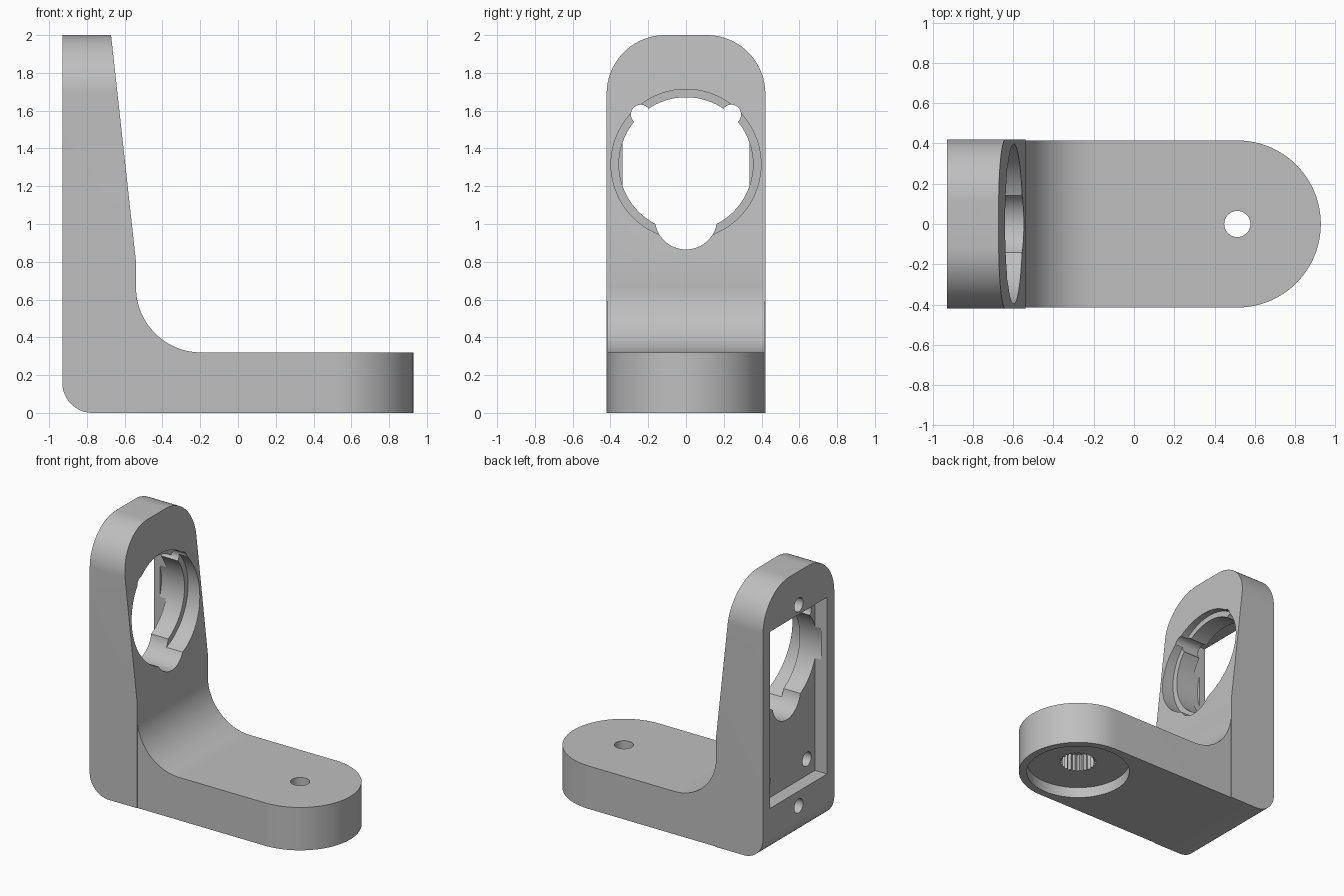
import bpy, bmesh
from math import pi, sin, cos

cube = bpy.data.objects.get("Cube")
if cube:
    bpy.data.objects.remove(cube, do_unlink=True)

grey = bpy.data.materials.new("plain grey")
grey.use_nodes = True
colour = (0.52, 0.52, 0.52, 1)
grey.diffuse_color = colour
grey.node_tree.nodes["Principled BSDF"].inputs["Base Color"].default_value = colour


def arc(cx, cy, r, start, end, n=24):
    """Points on an arc, angles in degrees."""
    angles = [(start + (end - start) * i / n) * pi / 180 for i in range(n + 1)]
    return [(cx + r * cos(a), cy + r * sin(a)) for a in angles]


def circle(cx, cy, r, n=64):
    return arc(cx, cy, r, 0, 360, n)[:-1]


def prism(name, points, axis, low, high):
    """Extrude a 2D outline along an axis."""
    place = {"x": lambda p, d: (d, p[0], p[1]),
             "y": lambda p, d: (p[0], d, p[1]),
             "z": lambda p, d: (p[0], p[1], d)}[axis]
    bm = bmesh.new()
    ends = [[bm.verts.new(place(p, d)) for p in points] for d in (low, high)]
    for end in ends:
        bm.faces.new(end)
    n = len(points)
    for i in range(n):
        j = (i + 1) % n
        bm.faces.new((ends[0][i], ends[0][j], ends[1][j], ends[1][i]))
    bmesh.ops.recalc_face_normals(bm, faces=bm.faces)
    mesh = bpy.data.meshes.new(name)
    bm.to_mesh(mesh)
    bm.free()
    mesh.materials.append(grey)
    obj = bpy.data.objects.new(name, mesh)
    bpy.context.collection.objects.link(obj)
    return obj


def combine(target, other, operation="DIFFERENCE"):
    mod = target.modifiers.new("combine", "BOOLEAN")
    mod.operation, mod.solver, mod.object = operation, "EXACT", other
    bpy.context.view_layer.objects.active = target
    bpy.ops.object.modifier_apply(modifier=mod.name)
    bpy.data.objects.remove(other, do_unlink=True)


def drill(target, points, axis, low, high):
    combine(target, prism("cutter", points, axis, low, high))


# Upright post: tapered side outline trimmed to a round-shouldered front outline
bracket = prism("motor_bracket", arc(-0.77, 0.16, 0.16, 180, 270)
                + [(-0.54, 0), (-0.54, 0.8), (-0.672, 2), (-0.93, 2)], "y", -0.42, 0.42)
shoulders = [(-0.42, -0.1), (0.42, -0.1)] + arc(0.11, 1.69, 0.31, 0, 90) \
    + arc(-0.11, 1.69, 0.31, 90, 180)
combine(bracket, prism("outline", shoulders, "x", -1.1, 0), "INTERSECT")

# Base arm: filleted side outline trimmed to a rounded plan
arm = prism("arm", [(-0.7, 0), (1, 0), (1, 0.32)] + arc(-0.195, 0.665, 0.345, 270, 180)
            + [(-0.7, 0.665)], "y", -0.5, 0.5)
plan = [(-0.6, 0.415), (-0.6, -0.415)] + arc(0.513, 0, 0.415, -90, 90, 48)
combine(arm, prism("outline", plan, "z", -0.1, 1), "INTERSECT")
combine(bracket, arm, "UNION")

# Motor pocket in the back and the counterbore in the sloping face
drill(bracket, [(-0.335, 0.36), (0.335, 0.36), (0.335, 1.678), (-0.335, 1.678)],
      "x", -1.1, -0.83)
drill(bracket, circle(0, 1.316, 0.397, 80), "x", -0.69, -0.2)

# Main opening with its lower notch
drill(bracket, circle(0, 1.316, 0.355, 80), "x", -0.88, -0.2)
drill(bracket, arc(0, 1.03, 0.165, 180, 360, 32) + [(0.165, 1.1), (-0.165, 1.1)],
      "x", -0.88, -0.2)

# Screw holes: upper pair goes through, the rest are blind
for side in (-1, 1):
    drill(bracket, circle(side * 0.24, 1.58, 0.052, 32), "x", -0.88, -0.2)
    drill(bracket, circle(side * 0.24, 0.48, 0.052, 32), "x", -0.88, -0.65)
for height in (0.25, 1.75):
    drill(bracket, circle(0, height, 0.052, 32), "x", -1.1, -0.73)

# Pivot: round recess, toothed socket and bolt hole under the arm
drill(bracket, circle(0.513, 0, 0.36, 80), "z", -0.1, 0.08)
teeth = 24
socket = []
for i in range(teeth * 2):
    a = pi * i / teeth
    r = 0.132 if i % 2 else 0.115
    socket.append((0.513 + r * cos(a), r * sin(a)))
drill(bracket, socket, "z", 0.04, 0.21)
drill(bracket, circle(0.513, 0, 0.065, 40), "z", 0.15, 0.5)

# Smooth the curves, keep the edges crisp
bpy.ops.object.select_all(action="DESELECT")
bracket.select_set(True)
bpy.context.view_layer.objects.active = bracket
bpy.ops.object.shade_smooth_by_angle(angle=pi / 9)
